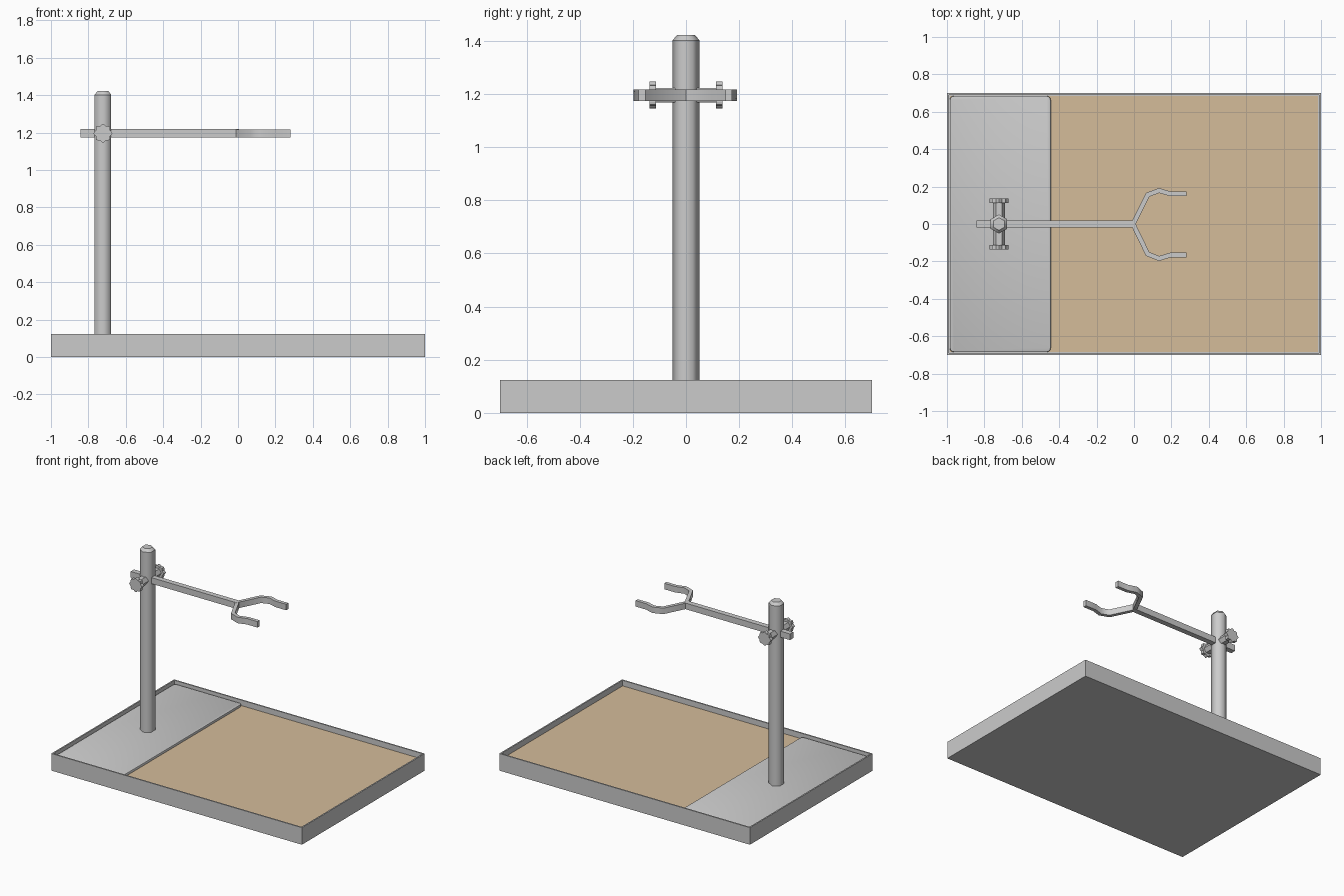
import bpy, bmesh, math
from mathutils import Vector, Matrix

if "Cube" in bpy.data.objects:
    bpy.data.objects.remove(bpy.data.objects["Cube"])


def material(name, rgb):
    m = bpy.data.materials.new(name)
    m.diffuse_color = (*rgb, 1)
    m.use_nodes = True
    m.node_tree.nodes["Principled BSDF"].inputs["Base Color"].default_value = m.diffuse_color
    return m


GREY = material("light grey", (0.6, 0.6, 0.6))
TAN = material("tan board", (0.665, 0.503, 0.323))
POLE_X, ARM_Z = -0.722, 1.196


def finish(name, bm, mat, smooth=None):
    bmesh.ops.recalc_face_normals(bm, faces=bm.faces)
    me = bpy.data.meshes.new(name)
    bm.to_mesh(me)
    bm.free()
    me.materials.append(mat)
    if smooth:
        for p in me.polygons:
            p.use_smooth = True
        me.set_sharp_from_angle(angle=math.radians(smooth))
    ob = bpy.data.objects.new(name, me)
    bpy.context.collection.objects.link(ob)
    return ob


def box(bm, lo, hi):
    lo, hi = Vector(lo), Vector(hi)
    m = Matrix.Translation((lo + hi) / 2) @ Matrix.Diagonal((*(hi - lo), 1))
    return bmesh.ops.create_cube(bm, size=1, matrix=m)["verts"]


def prism(bm, pts, depth):
    """Extrude a closed list of 3D points by a vector."""
    f = bm.faces.new([bm.verts.new(p) for p in pts])
    top = bmesh.ops.extrude_face_region(bm, geom=[f])["geom"]
    bmesh.ops.translate(bm, vec=depth, verts=[v for v in top if isinstance(v, bmesh.types.BMVert)])
    return f


# Tray: box with a recessed floor
bm = bmesh.new()
box(bm, (-1, -0.7, 0), (1, 0.7, 0.123))
bm.faces.ensure_lookup_table()
top = max(bm.faces, key=lambda f: f.calc_center_median().z)
bmesh.ops.inset_region(bm, faces=[top], thickness=0.014)
floor = bmesh.ops.extrude_face_region(bm, geom=[top])["geom"]
bmesh.ops.translate(bm, vec=(0, 0, -0.043), verts=[v for v in floor if isinstance(v, bmesh.types.BMVert)])
if top.is_valid:
    bmesh.ops.delete(bm, geom=[top], context="FACES_ONLY")
finish("tray", bm, GREY)

# Tan board on the tray floor
bm = bmesh.new()
box(bm, (-0.985, -0.685, 0.078), (0.985, 0.685, 0.086))
finish("tan_board", bm, TAN)

# Raised mounting plate with rounded corners and a softened top edge
bm = bmesh.new()
box(bm, (-0.985, -0.685, 0.08), (-0.445, 0.685, 0.103))
vert_edges = [e for e in bm.edges if abs(e.verts[0].co.z - e.verts[1].co.z) > 0.01]
bmesh.ops.bevel(bm, geom=vert_edges, offset=0.022, segments=3, profile=0.5, affect="EDGES")
rim = [e for e in bm.edges if all(v.co.z > 0.1 for v in e.verts)]
bmesh.ops.bevel(bm, geom=rim, offset=0.006, segments=2, profile=0.5, affect="EDGES")
finish("mounting_plate", bm, GREY, 35)

# Six-sided pole, smooth round its sides, with a chamfered top
bm = bmesh.new()
rings = []
for r, z in ((0.051, 0.09), (0.051, 1.402), (0.034, 1.422)):
    rings.append([bm.verts.new((POLE_X + r * math.sin(i * math.pi / 3),
                                r * math.cos(i * math.pi / 3), z)) for i in range(6)])
for a, b in zip(rings, rings[1:]):
    for i in range(6):
        j = (i + 1) % 6
        bm.faces.new((a[i], a[j], b[j], b[i])).smooth = True
for ring in (rings[0], rings[-1]):
    bm.faces.new(ring)
for e in bm.edges:
    if abs(e.verts[0].co.z - e.verts[1].co.z) < 1e-4:
        e.smooth = False
finish("pole", bm, GREY)

# Cross bolt through the pole
bm = bmesh.new()
hexagon = [(POLE_X + 0.032 * math.cos(i * math.pi / 3), -0.118,
            ARM_Z + 0.032 * math.sin(i * math.pi / 3)) for i in range(6)]
prism(bm, hexagon, (0, 0.236, 0))
finish("cross_bolt", bm, GREY)

# Lobed hand knobs at both ends of the bolt
for name, y in (("front_knob", -0.137), ("back_knob", 0.112)):
    bm = bmesh.new()
    pts = []
    for i in range(32):
        t = 2 * math.pi * i / 32
        r = 0.046 + 0.005 * math.cos(8 * t)
        pts.append((POLE_X + r * math.cos(t), y, ARM_Z + r * math.sin(t)))
    prism(bm, pts, (0, 0.025, 0))
    finish(name, bm, GREY)

# Horizontal arm
bm = bmesh.new()
box(bm, (-0.843, -0.019, ARM_Z - 0.022), (0.006, 0.019, ARM_Z + 0.022))
finish("arm", bm, GREY)

# Two bent prongs: a mitred strip along a path, mirrored
PATH = [Vector(p) for p in ((-0.005, 0.0), (0.073, 0.156), (0.134, 0.179), (0.195, 0.161), (0.28, 0.161))]


def strip(path, half):
    left, right = [], []
    for i, p in enumerate(path):
        d0 = (p - path[max(i - 1, 0)]).normalized()
        d1 = (path[min(i + 1, len(path) - 1)] - p).normalized()
        d = (d0 + d1).normalized()
        n = Vector((-d.y, d.x))
        k = half / max(d.dot(d1 if d1.length else d0), 0.3)
        left.append(p + n * k)
        right.append(p - n * k)
    return left + right[::-1]


for name, side in (("back_prong", 1), ("front_prong", -1.03)):
    bm = bmesh.new()
    z0 = ARM_Z - 0.0215
    n = len(PATH)
    pts = strip([Vector((p.x, p.y * side)) for p in PATH], 0.0125)
    low = [bm.verts.new((p.x, p.y, z0)) for p in pts]
    high = [bm.verts.new((p.x, p.y, z0 + 0.043)) for p in pts]
    m = len(pts)
    for i in range(m):
        j = (i + 1) % m
        bm.faces.new((low[i], low[j], high[j], high[i]))
    for i in range(n - 1):
        for ring in (low, high):
            bm.faces.new((ring[i], ring[i + 1], ring[m - 2 - i], ring[m - 1 - i]))
    finish(name, bm, GREY, 50)
